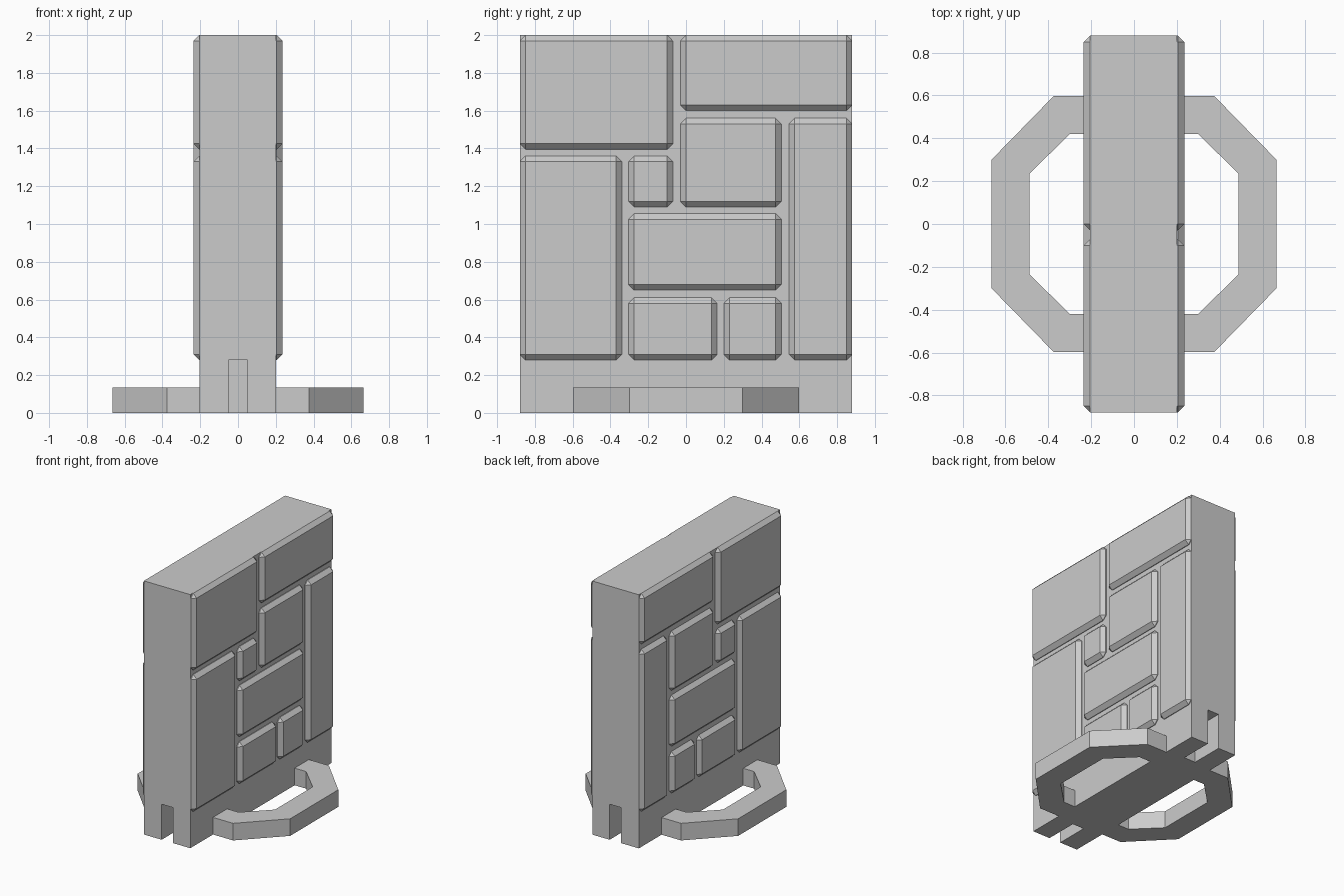
import bpy
import bmesh
from math import sqrt

if "Cube" in bpy.data.objects:
    bpy.data.objects.remove(bpy.data.objects["Cube"], do_unlink=True)

# Single stone colour
GREY = (0.6, 0.6, 0.6, 1.0)
stone_grey = bpy.data.materials.new("stone_grey")
stone_grey.use_nodes = True
stone_grey.diffuse_color = GREY
stone_grey.node_tree.nodes["Principled BSDF"].inputs["Base Color"].default_value = GREY


def finish(name, bm):
    bmesh.ops.recalc_face_normals(bm, faces=bm.faces)
    mesh = bpy.data.meshes.new(name)
    bm.to_mesh(mesh)
    bm.free()
    mesh.materials.append(stone_grey)
    obj = bpy.data.objects.new(name, mesh)
    bpy.context.collection.objects.link(obj)
    return obj


def box(name, low, high, bevel=0.0):
    bm = bmesh.new()
    bmesh.ops.create_cube(bm, size=1)
    for v in bm.verts:
        v.co = [a + (b - a) * (c + 0.5) for a, b, c in zip(low, high, v.co)]
    if bevel:
        bmesh.ops.bevel(bm, geom=bm.edges[:], offset=bevel, segments=1,
                        affect='EDGES', clamp_overlap=True)
    return finish(name, bm)


# Wall core with an upright slot at the foot of each end
HALF = 0.88
core = box("wall_core", (-0.205, -HALF, 0), (0.2, HALF, 2))
for end in (-1, 1):
    cutter = box("slot_cutter", (-0.05, end * HALF - 0.26, -0.1),
                 (0.05, end * HALF + 0.26, 0.28))
    cutter.hide_render = True
    cutter.hide_viewport = True
    cutter.display_type = 'WIRE'
    cut = core.modifiers.new("slot", 'BOOLEAN')
    cut.operation = 'DIFFERENCE'
    cut.solver = 'EXACT'
    cut.object = cutter

# Raised stones, the same layout on both broad faces: y0, z0, y1, z1
STONES = {
    "upper_large": (-0.88, 1.395, -0.07, 2),
    "upper_wide": (-0.03, 1.6, 0.88, 2),
    "tall_front": (-0.88, 0.28, -0.34, 1.36),
    "small": (-0.305, 1.09, -0.07, 1.36),
    "square": (-0.03, 1.09, 0.505, 1.56),
    "tall_back": (0.545, 0.28, 0.88, 1.56),
    "middle": (-0.305, 0.65, 0.505, 1.055),
    "lower_wide": (-0.305, 0.28, 0.165, 0.61),
    "lower_small": (0.2, 0.28, 0.505, 0.61),
}
for label, (y0, z0, y1, z1) in STONES.items():
    for side, x0, x1 in (("left", 0.14, 0.235), ("right", -0.235, -0.14)):
        box(f"{label}_stone_{side}", (x0, y0, z0), (x1, y1, z1), 0.03)

# Octagonal base ring, one quadrant mirrored around the centre
def octagon(near, far):
    quarter = [near, far]
    half = quarter + [(-x, y) for x, y in reversed(quarter)]
    return half + [(-x, -y) for x, y in half]


bm = bmesh.new()
loops = []
for points in (octagon((0.665, 0.3), (0.375, 0.597)),
               octagon((0.487, 0.235), (0.3, 0.42))):
    loops.append([bm.verts.new((x, y, 0)) for x, y in points])
outer, inner = loops
for i in range(8):
    j = (i + 1) % 8
    bm.faces.new((outer[i], outer[j], inner[j], inner[i]))
raised = bmesh.ops.extrude_face_region(bm, geom=bm.faces[:])
for v in raised["geom"]:
    if isinstance(v, bmesh.types.BMVert):
        v.co.z = 0.135
finish("base_ring", bm)
